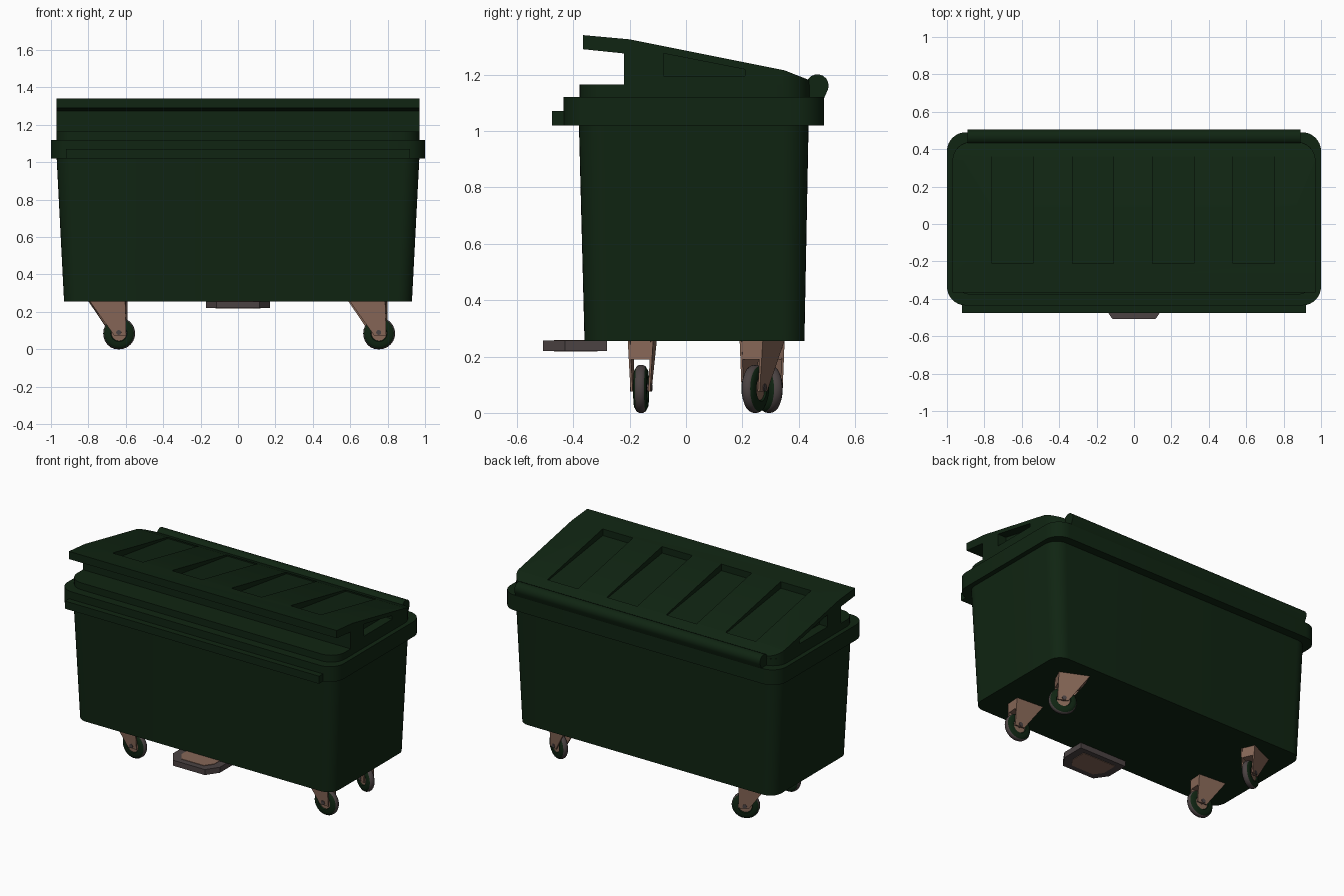
import bpy, bmesh, math
from mathutils import Matrix, Vector

if "Cube" in bpy.data.objects:
    bpy.data.objects.remove(bpy.data.objects["Cube"])


def material(name, rgb):
    m = bpy.data.materials.new(name)
    m.diffuse_color = (*rgb, 1)
    m.use_nodes = True
    m.node_tree.nodes["Principled BSDF"].inputs["Base Color"].default_value = m.diffuse_color
    return m


GREEN = material("dark green plastic", (0.005, 0.018, 0.006))
BROWN = material("rusty brown metal", (0.24, 0.135, 0.095))
GREY = material("warm grey rubber", (0.07, 0.055, 0.055))


def finish(ob, angle=35):
    bpy.ops.object.select_all(action='DESELECT')
    ob.select_set(True)
    bpy.context.view_layer.objects.active = ob
    bpy.ops.object.shade_smooth_by_angle(angle=math.radians(angle))


def loft(name, rings, mats=(GREEN,), matrix=None, smooth=True):
    """Skin a list of equal-length point rings and cap both ends."""
    bm = bmesh.new()
    vs = [[bm.verts.new(p) for p in r] for r in rings]
    n = len(vs[0])
    for a, b in zip(vs, vs[1:]):
        for i in range(n):
            j = (i + 1) % n
            bm.faces.new((a[i], a[j], b[j], b[i]))
    bm.faces.new(vs[0][::-1])
    bm.faces.new(vs[-1])
    bmesh.ops.recalc_face_normals(bm, faces=bm.faces)
    me = bpy.data.meshes.new(name)
    bm.to_mesh(me)
    bm.free()
    for m in mats:
        me.materials.append(m)
    ob = bpy.data.objects.new(name, me)
    bpy.context.collection.objects.link(ob)
    if matrix is not None:
        me.transform(matrix)
    if smooth:
        finish(ob)
    return ob


def rounded(x, y0, y1, z, rf=0.1, rb=0.1, seg=8):
    """Rounded rectangle ring, with front and back corner radii."""
    pts = []
    for sx, y, r, start in ((1, y1, rb, 0), (-1, y1, rb, 90), (-1, y0, rf, 180), (1, y0, rf, 270)):
        cy = y - r if y == y1 else y + r
        for i in range(seg + 1):
            a = math.radians(start + 90 * i / seg)
            pts.append((sx * (x - r) + r * math.cos(a), cy + r * math.sin(a), z))
    return pts


def prism_x(name, profile, x0, x1, **kw):
    return loft(name, [[(x, y, z) for y, z in profile] for x in (x0, x1)], **kw)


def boolean(ob, cutter, op):
    mod = ob.modifiers.new("cut", 'BOOLEAN')
    mod.operation, mod.object, mod.solver = op, cutter, 'EXACT'
    bpy.context.view_layer.objects.active = ob
    bpy.ops.object.modifier_apply(modifier=mod.name)
    bpy.data.objects.remove(cutter, do_unlink=True)


# Tapered container and rim
loft("container_body", [rounded(0.93, -0.36, 0.42, 0.255, 0.08, 0.08),
                        rounded(0.97, -0.38, 0.435, 1.03, 0.09, 0.09)])
loft("container_rim", [rounded(1.0, -0.435, 0.49, 1.02), rounded(1.0, -0.435, 0.49, 1.12)])
prism_x("front_grip_bar", [(-0.475, 1.02), (-0.475, 1.07), (-0.42, 1.07), (-0.42, 1.02)], -0.92, 0.92)

# Lid: low step, raised sloping cover with rounded back corners
loft("lid_step", [rounded(0.97, -0.378, 0.44, 1.11), rounded(0.97, -0.378, 0.44, 1.165)])
lid = prism_x("lid", [(-0.22, 1.115), (-0.22, 1.275), (-0.365, 1.29), (-0.365, 1.34), (-0.2, 1.325),
                      (0.35, 1.215), (0.438, 1.18), (0.438, 1.115)], -0.97, 0.97, smooth=False)
plan = [rounded(0.9705, -0.5, 0.4385, z, 0.01, 0.1) for z in (1.0, 1.5)]
boolean(lid, loft("lid_plan_cutter", plan, smooth=False), 'INTERSECT')

# Four recessed panels on top, one recess on each side
for cx in (-0.65, -0.22, 0.21, 0.64):
    cut = prism_x("panel_cutter", [(-0.21, 1.283), (-0.21, 1.4), (0.36, 1.4), (0.36, 1.203)],
                  cx - 0.11, cx + 0.11, smooth=False)
    boolean(lid, cut, 'DIFFERENCE')
for s in (-1, 1):
    cut = prism_x("side_cutter", [(-0.08, 1.195), (-0.08, 1.275), (0.21, 1.218), (0.21, 1.195)],
                  s * 0.91, s * 1.1, smooth=False)
    boolean(lid, cut, 'DIFFERENCE')
finish(lid, 25)

# Hinge roll along the back
arc = [(0.466 + 0.04 * math.cos(math.radians(a)), 1.161 + 0.04 * math.sin(math.radians(a)))
       for a in range(-20, 161, 20)]
prism_x("lid_hinge", [(0.425, 1.11), (0.487, 1.11)] + arc, -0.89, 0.89)

# Foot pedal with inset brown tread plates
outline = [(-0.17, -0.28), (-0.17, -0.43), (-0.115, -0.508), (0.115, -0.508), (0.17, -0.43), (0.17, -0.28)]
loft("foot_pedal", [[(x, y, z) for x, y in outline] for z in (0.22, 0.256)], (GREY,), smooth=False)
for label, z in (("top", 0.256), ("bottom", 0.217)):
    loft("pedal_plate_" + label, [[(x * 0.7, -0.385 + (y + 0.385) * 0.68, z + d) for x, y in outline]
                                  for d in (0, 0.003)], (BROWN,), smooth=False)


# Swivel casters, each trailing towards +x
def caster(name, x, y, turn):
    M = Matrix.Translation((x, y, 0)) @ Matrix.Rotation(math.radians(turn), 4, 'Z')
    section = [(0.001, -0.018), (0.04, -0.018), (0.044, -0.024), (0.066, -0.024), (0.08, -0.016), (0.085, -0.007),
               (0.085, 0.007), (0.08, 0.016), (0.066, 0.024), (0.044, 0.024), (0.04, 0.018), (0.001, 0.018)]
    rings = [[(0.06 + r * math.cos(i * math.pi / 12), w, 0.085 + r * math.sin(i * math.pi / 12))
              for i in range(24)] for r, w in section]
    wheel = loft(name + "_wheel", rings, (GREY, GREEN, BROWN), M)
    # green side walls, brown hub, grey tread
    centre = M @ Vector((0.06, 0, 0.085))
    for p in wheel.data.polygons:
        far = max((wheel.data.vertices[v].co - centre).length for v in p.vertices)
        p.material_index = 2 if far < 0.046 else 1 if far < 0.083 else 0
    # fork cheeks and bridge
    for s, side in ((-1, "a"), (1, "b")):
        rings = [[(-0.095, s * (0.037 + t), 0.257), (0.095, s * (0.037 + t), 0.257),
                  (0.1, s * (0.027 + t), 0.075), (0.035, s * (0.027 + t), 0.075)] for t in (0, 0.008)]
        loft(name + "_fork_" + side, rings, (BROWN,), M, False)
    loft(name + "_bridge", [[(-0.094, w, 0.257), (0.094, w, 0.257), (0.096, w, 0.19), (-0.046, w, 0.19)]
                            for w in (-0.036, 0.036)], (BROWN,), M, False)
    # axle bolt
    loft(name + "_axle", [[(0.06 + 0.014 * math.cos(i * math.pi / 4), w, 0.09 + 0.014 * math.sin(i * math.pi / 4))
                           for i in range(8)] for w in (-0.039, 0.039)], (GREY,), M, False)


caster("front_left_caster", -0.695, -0.155, -4)
caster("front_right_caster", 0.695, -0.155, -4)
caster("back_left_caster", -0.695, 0.27, 24)
caster("back_right_caster", 0.695, 0.27, -24)
